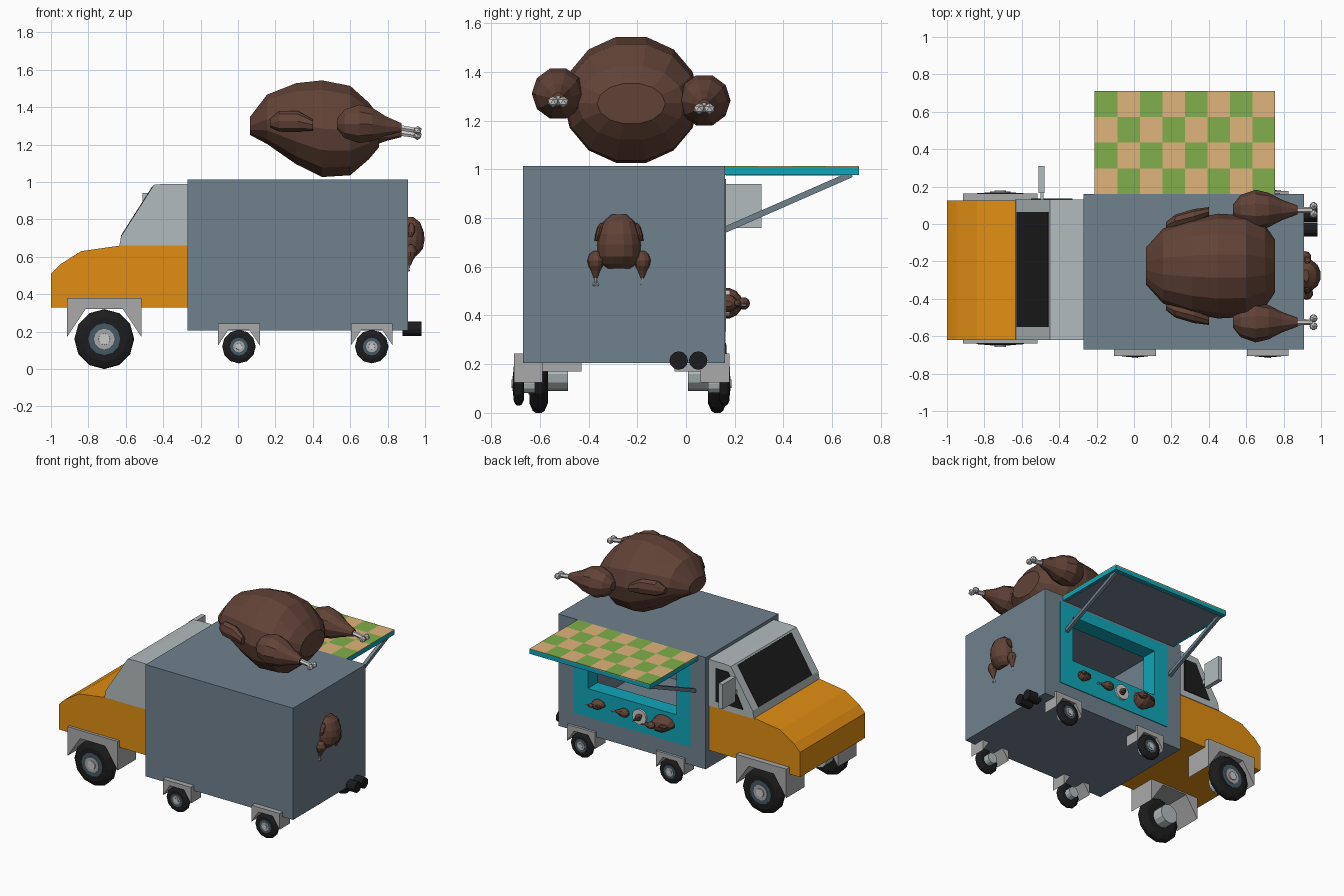
import bpy, bmesh
from math import pi, cos, sin
from mathutils import Matrix, Vector

if "Cube" in bpy.data.objects:
    bpy.data.objects.remove(bpy.data.objects["Cube"])


def mat(name, r, g, b):
    m = bpy.data.materials.new(name)
    m.diffuse_color = (r, g, b, 1)
    m.use_nodes = True
    m.node_tree.nodes["Principled BSDF"].inputs["Base Color"].default_value = m.diffuse_color
    return m


SLATE = mat("slate", .16, .22, .27)
CAB = mat("pale_grey", .45, .50, .51)
ORANGE = mat("orange", .75, .27, .006)
TEAL = mat("teal", .005, .38, .48)
GREEN = mat("green", .22, .43, .07)
TAN = mat("tan", .74, .46, .20)
MEAT = mat("roast_brown", .12, .055, .037)
BONE = mat("bone", .62, .62, .60)
BLACK = mat("black", .012, .012, .013)
DARK = mat("hub_slate", .06, .10, .13)
FENDER = mat("fender_grey", .40, .40, .40)


def box(bm, lo, hi):
    c = [(a + b) / 2 for a, b in zip(lo, hi)]
    s = [b - a for a, b in zip(lo, hi)]
    bmesh.ops.create_cube(bm, size=1, matrix=Matrix.Translation(c) @ Matrix.Diagonal((*s, 1)))


def prism(bm, prof, y0, y1):
    """Extrude an x-z outline along y."""
    a = [bm.verts.new((x, y0, z)) for x, z in prof]
    b = [bm.verts.new((x, y1, z)) for x, z in prof]
    bm.faces.new(a)
    bm.faces.new(b[::-1])
    for i in range(len(a)):
        j = (i + 1) % len(a)
        bm.faces.new((a[j], a[i], b[i], b[j]))


def loft(bm, secs, n=12, M=Matrix()):
    """Closed tube along x through elliptical sections (x, yc, zc, ry, rz)."""
    rings = [[bm.verts.new(M @ Vector((x, y + ry * cos(2 * pi * k / n), z + rz * sin(2 * pi * k / n))))
              for k in range(n)] for x, y, z, ry, rz in secs]
    for a, b in zip(rings, rings[1:]):
        for k in range(n):
            j = (k + 1) % n
            bm.faces.new((a[k], a[j], b[j], b[k]))
    bm.faces.new(rings[0])
    bm.faces.new(rings[-1])


def mesh(name, bm, m):
    bmesh.ops.recalc_face_normals(bm, faces=bm.faces)
    me = bpy.data.meshes.new(name)
    bm.to_mesh(me)
    bm.free()
    me.materials.append(m)
    return me


def put(name, me, M=Matrix()):
    o = bpy.data.objects.new(name, me)
    bpy.context.collection.objects.link(o)
    o.matrix_world = M
    return o


def boxes(name, m, *pairs):
    bm = bmesh.new()
    for lo, hi in pairs:
        box(bm, lo, hi)
    return put(name, mesh(name, bm, m))


def slab(name, m, prof, y0, y1):
    bm = bmesh.new()
    prism(bm, prof, y0, y1)
    return put(name, mesh(name, bm, m))


# Kitchen body, hollowed out behind the serving hatch
body = boxes("kitchen_body", SLATE, ((-.27, -.67, .205), (.91, .16, 1.013)))
cutter = boxes("body_cutter", SLATE, ((-.15, -.64, .335), (.78, .3, .96)))
cutter.hide_render = True
mod = body.modifiers.new("hollow", 'BOOLEAN')
mod.object, mod.solver = cutter, 'EXACT'
bpy.context.view_layer.objects.active = body
bpy.ops.object.modifier_apply(modifier="hollow")
bpy.data.objects.remove(cutter)

# Teal hatch frame
boxes("hatch_frame", TEAL,
      ((-.15, .05, .335), (.78, .165, .54)), ((-.15, .05, .88), (.78, .165, .96)),
      ((-.15, .05, .54), (-.04, .165, .88)), ((.67, .05, .54), (.78, .165, .88)))

# Awning with checkered top and struts
X0, X1, Y0, Y1 = -.21, .755, .16, .71
boxes("awning", TEAL, ((X0, Y0, .977), (X1, Y1, 1.01)))
boxes("awning_lining", SLATE, ((X0 + .02, Y0 + .005, .974), (X1 - .02, Y1 - .03, .98)))
tw, th = (X1 - X0) / 8, (Y1 - Y0) / 4
for name, m, par in (("green_tiles", GREEN, 1), ("tan_tiles", TAN, 0)):
    boxes(name, m, *[((X0 + i * tw, Y0 + j * th, 1.005), (X0 + (i + 1) * tw, Y0 + (j + 1) * th, 1.013))
                     for i in range(8) for j in range(4) if (i + j) % 2 == par])
for x in (X0 + .03, X1 - .03):
    bm = bmesh.new()
    a, b = Vector((x, .155, .75)), Vector((x, .68, .98))
    rot = (b - a).to_track_quat('Z', 'X').to_matrix().to_4x4()
    bmesh.ops.create_cube(bm, size=1, matrix=Matrix.Translation((a + b) / 2) @ rot
                          @ Matrix.Diagonal((.025, .025, (b - a).length, 1)))
    put("awning_strut", mesh("awning_strut", bm, SLATE))

# Cab
slab("cab_lower", ORANGE, [(-1, .33), (-1, .51), (-.95, .56), (-.84, .63), (-.63, .66), (-.27, .66), (-.27, .33)],
     -.62, .125)
slab("cab_upper", CAB, [(-.635, .655), (-.625, .71), (-.45, .985), (-.4, .99), (-.27, .99), (-.27, .655)],
     -.62, .13)
slab("windshield", BLACK, [(-.627, .712), (-.459, .976), (-.449, .970), (-.617, .706)], -.55, .065)
slab("side_window", BLACK, [(-.55, .70), (-.43, .94), (-.33, .94), (-.33, .70)], .12, .136)
boxes("wing_mirror", CAB, ((-.51, .165, .76), (-.478, .31, .94)), ((-.50, .12, .80), (-.485, .17, .83)))

# Wheel units: tyre, hub rings, axle stub and fender; outward is -y
OUT = Matrix.Rotation(-pi / 2, 4, 'Z')


def disc_mesh(name, m, secs, n=12):
    bm = bmesh.new()
    loft(bm, [(x, 0, 0, r, r) for x, r in secs], n, OUT)
    return mesh(name, bm, m)


bm = bmesh.new()
prism(bm, [(-.2, .01), (-.2, .22), (.2, .22), (.2, .01), (.1, .16), (-.1, .16)], -.035, .175)
unit = [
    ("tyre", disc_mesh("tyre", BLACK, [(-.038, .12), (-.024, .152), (-.012, .16), (.012, .16), (.024, .152), (.038, .12)])),
    ("hub", disc_mesh("hub", DARK, [(-.03, .085), (.041, .085)])),
    ("rim", disc_mesh("rim", FENDER, [(.03, .055), (.045, .055)])),
    ("hub_cap", disc_mesh("hub_cap", BONE, [(.03, .032), (.052, .03)])),
    ("axle_stub", disc_mesh("axle_stub", CAB, [(-.12, .07), (-.03, .07)])),
    ("fender", mesh("fender", bm, FENDER)),
]
for x, z, s, ys in ((-.715, .16, 1, (-.605, .128)), (.005, .12, .56, (-.687, .158)), (.715, .12, .56, (-.687, .158))):
    for y, turn in zip(ys, (0, pi)):
        M = Matrix.Translation((x, y, z)) @ Matrix.Rotation(turn, 4, 'Z') @ Matrix.Scale(s, 4)
        for name, me in unit:
            put(name, me, M)

# Exhaust pipes
for y in (-.03, .05):
    bm = bmesh.new()
    loft(bm, [(.88, y, .215, .038, .038), (.98, y, .215, .038, .038)])
    put("exhaust_pipe", mesh("exhaust_pipe", bm, BLACK))


# Roast bird: body, wings, drumsticks; local +x points along the legs
def drumstick(bm, bones, y, z):
    secs = ((.11, 0, .03), (.15, 0, .08), (.23, 0, .108), (.30, -.003, .092), (.37, -.012, .055), (.455, -.02, .024))
    loft(bm, [(x, y, z + dz, r, r) for x, dz, r in secs], 10)
    loft(bones, [(.44, y, z - .02, .017, .017), (.535, y, z - .035, .015, .015)], 6)
    for s in (-.021, .021):
        bmesh.ops.create_icosphere(bones, subdivisions=1, radius=.024,
                                   matrix=Matrix.Translation((.54, y + s, z - .035)))


meat, bones = bmesh.new(), bmesh.new()
loft(meat, [(-.355, 0, .015, .10, .05), (-.265, 0, .05, .20, .135), (-.11, 0, .027, .255, .222),
            (.03, 0, 0, .28, .265), (.18, 0, -.01, .272, .245), (.28, 0, -.012, .22, .155),
            (.335, 0, -.015, .14, .085)], 14)
for s in (-1, 1):
    drumstick(meat, bones, .30 * s, .012 - .014 * s)
    loft(meat, [(-.25, .215 * s, .03, .02, .02), (-.20, .24 * s, .04, .035, .055),
                (-.10, .265 * s, .04, .04, .055), (-.02, .29 * s, .02, .025, .03)], 8)
bird_parts = [("roast_bird", mesh("roast_bird", meat, MEAT)), ("roast_bird_bones", mesh("roast_bird_bones", bones, BONE))]
meat, bones = bmesh.new(), bmesh.new()
drumstick(meat, bones, 0, 0)
leg_parts = [("drumstick", mesh("drumstick", meat, MEAT)), ("drumstick_bone", mesh("drumstick_bone", bones, BONE))]


def serve(parts, where, s, rot=Matrix()):
    for name, me in parts:
        put(name, me, Matrix.Translation(where) @ rot @ Matrix.Scale(s, 4))


serve(bird_parts, (.42, -.225, 1.285), 1)
serve(bird_parts, (.915, -.275, .70), .32, Matrix.Rotation(pi / 2, 4, 'Y'))

# Menu decorations under the hatch
serve(bird_parts, (.06, .165, .45), .24)
serve(bird_parts, (.58, .17, .45), .14)
serve(leg_parts, (.30, .18, .45), .3)
bm = bmesh.new()
loft(bm, [(-.17, 0, 0, .055, .055), (-.155, 0, 0, .055, .055)], 16, OUT)
put("menu_plate", mesh("menu_plate", bm, BONE), Matrix.Translation((.25, .335 - .325, .45)))
serve(bird_parts, (.25, .18, .45), .085, Matrix.Rotation(pi / 5, 4, 'Y'))
